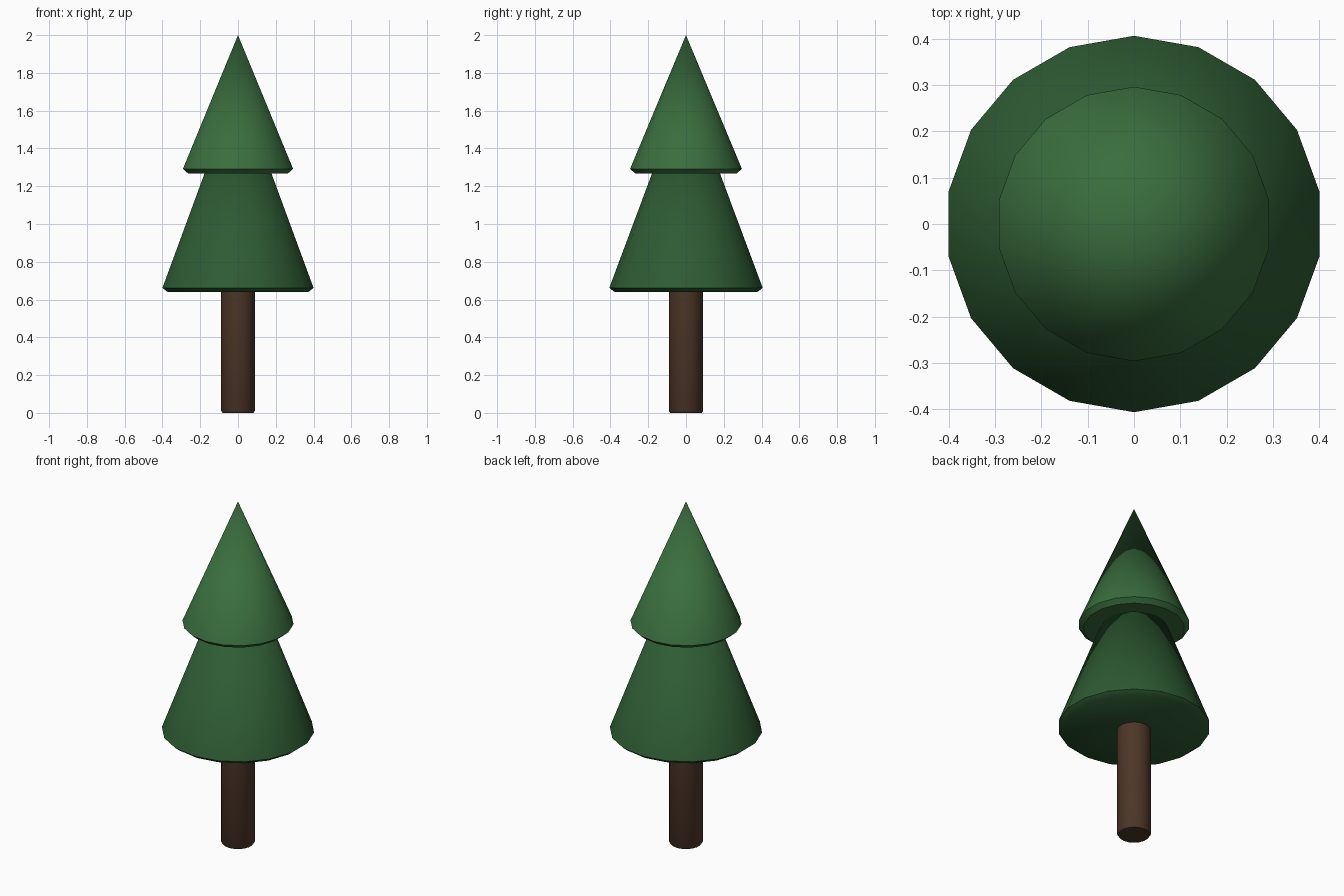
import bpy, bmesh, math

if "Cube" in bpy.data.objects:
    bpy.data.objects.remove(bpy.data.objects["Cube"])

SIDES = 18


def material(name, rgb):
    m = bpy.data.materials.new(name)
    m.diffuse_color = (*rgb, 1.0)
    m.use_nodes = True
    m.node_tree.nodes["Principled BSDF"].inputs["Base Color"].default_value = m.diffuse_color
    return m


def lathe(name, profile, mat, angle=40):
    """Spin (radius, z) points, listed bottom to top, into a closed solid."""
    bm = bmesh.new()
    rings = []
    for r, z in profile:
        if r == 0:
            rings.append([bm.verts.new((0, 0, z))] * SIDES)
        else:
            rings.append([bm.verts.new((r * math.sin(-2 * math.pi * i / SIDES),
                                        r * math.cos(2 * math.pi * i / SIDES), z))
                          for i in range(SIDES)])
    for lo, hi in zip(rings, rings[1:]):
        for i in range(SIDES):
            j = (i + 1) % SIDES
            bm.faces.new(dict.fromkeys((lo[i], lo[j], hi[j], hi[i])))
    bm.faces.new(rings[0][::-1])
    if profile[-1][0] > 0:
        bm.faces.new(rings[-1])
    bmesh.ops.recalc_face_normals(bm, faces=bm.faces)
    mesh = bpy.data.meshes.new(name)
    bm.to_mesh(mesh)
    bm.free()
    mesh.materials.append(mat)
    ob = bpy.data.objects.new(name, mesh)
    bpy.context.collection.objects.link(ob)
    bpy.ops.object.select_all(action='DESELECT')
    ob.select_set(True)
    bpy.context.view_layer.objects.active = ob
    bpy.ops.object.shade_smooth_by_angle(angle=math.radians(angle))
    return ob


bark = material("bark", (0.075, 0.037, 0.021))
dark_green = material("dark_green", (0.027, 0.105, 0.033))
light_green = material("light_green", (0.042, 0.155, 0.048))

# Trunk, with a small chamfer at the foot
lathe("trunk", [(0.083, 0), (0.091, 0.012), (0.091, 0.70)], bark)

# Two foliage cones with chamfered lower rims
lathe("lower_foliage", [(0.378, 0.64), (0.406, 0.662), (0, 1.75)], dark_green)
lathe("upper_foliage", [(0.269, 1.268), (0.296, 1.292), (0, 2.0)], light_green)
